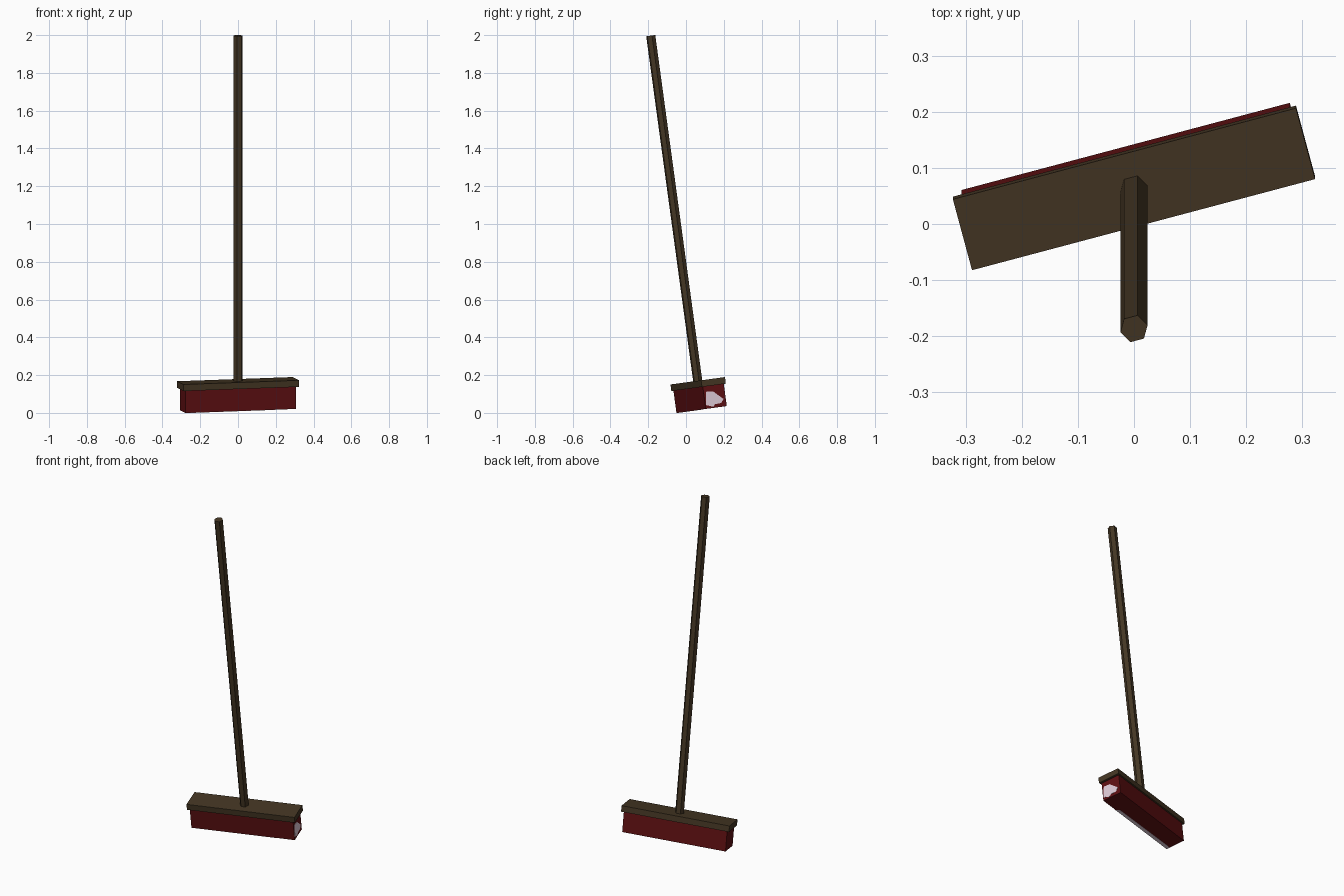
import bpy, bmesh, math
from mathutils import Matrix, Vector

if "Cube" in bpy.data.objects:
    bpy.data.objects.remove(bpy.data.objects["Cube"])

# Broom frame: origin at the centre of the block's top, z along the handle
FRAME = (Matrix.Translation((0, 0.062, 0.17))
         @ Matrix.Rotation(math.radians(7.75), 4, 'X')
         @ Matrix.Rotation(math.radians(15), 4, 'Z'))


def material(name, rgb):
    m = bpy.data.materials.new(name)
    m.diffuse_color = (*rgb, 1)
    m.use_nodes = True
    m.node_tree.nodes["Principled BSDF"].inputs["Base Color"].default_value = m.diffuse_color
    return m


wood = material("dark wood", (0.058, 0.037, 0.017))
red = material("dark red bristles", (0.112, 0.005, 0.006))
pale = material("pale pink", (0.74, 0.60, 0.68))


def prism(name, points, depth, mat):
    """Extrude a polygon by the depth vector, in the broom frame."""
    bm = bmesh.new()
    face = bm.faces.new([bm.verts.new(p) for p in points])
    new = bmesh.ops.extrude_face_region(bm, geom=[face], use_keep_orig=True)
    moved = [v for v in new["geom"] if isinstance(v, bmesh.types.BMVert)]
    bmesh.ops.translate(bm, verts=moved, vec=Vector(depth))
    bmesh.ops.recalc_face_normals(bm, faces=bm.faces)
    bm.transform(FRAME)
    mesh = bpy.data.meshes.new(name)
    bm.to_mesh(mesh)
    bm.free()
    mesh.materials.append(mat)
    obj = bpy.data.objects.new(name, mesh)
    bpy.context.collection.objects.link(obj)


def rect(hx, hy, z):
    return [(-hx, -hy, z), (hx, -hy, z), (hx, hy, z), (-hx, hy, z)]


# Six-sided handle
hexagon = [(0.025 * math.cos(i * math.pi / 3), 0.025 * math.sin(i * math.pi / 3), -0.01)
           for i in range(6)]
prism("handle", hexagon, (0, 0, 1.854), wood)

# Wooden block and bristle box
HX, HY, BOTTOM = 0.303, 0.058, -0.1535
prism("block", rect(0.3165, 0.066, -0.035), (0, 0, 0.035), wood)
prism("bristles", rect(HX, HY, BOTTOM), (0, 0, -0.035 - BOTTOM), red)

# Pale ragged patch on the right end of the bristles
end = [(-0.055, 0.02), (-0.015, 0.006), (-0.005, 0.018), (0.03, 0.02),
       (0.045, 0.04), (0.012, 0.07), (-0.005, 0.086), (-0.045, 0.09)]
prism("end_patch", [(HX, y, BOTTOM + h) for y, h in end], (0.0015, 0, 0), pale)

# Pale strip along the front of the underside
strip = [(-0.303, -0.058), (0.19, -0.058), (0.17, -0.04), (-0.28, -0.036), (-0.303, -0.04)]
prism("underside_patch", [(x, y, BOTTOM) for x, y in strip], (0, 0, -0.001), pale)
